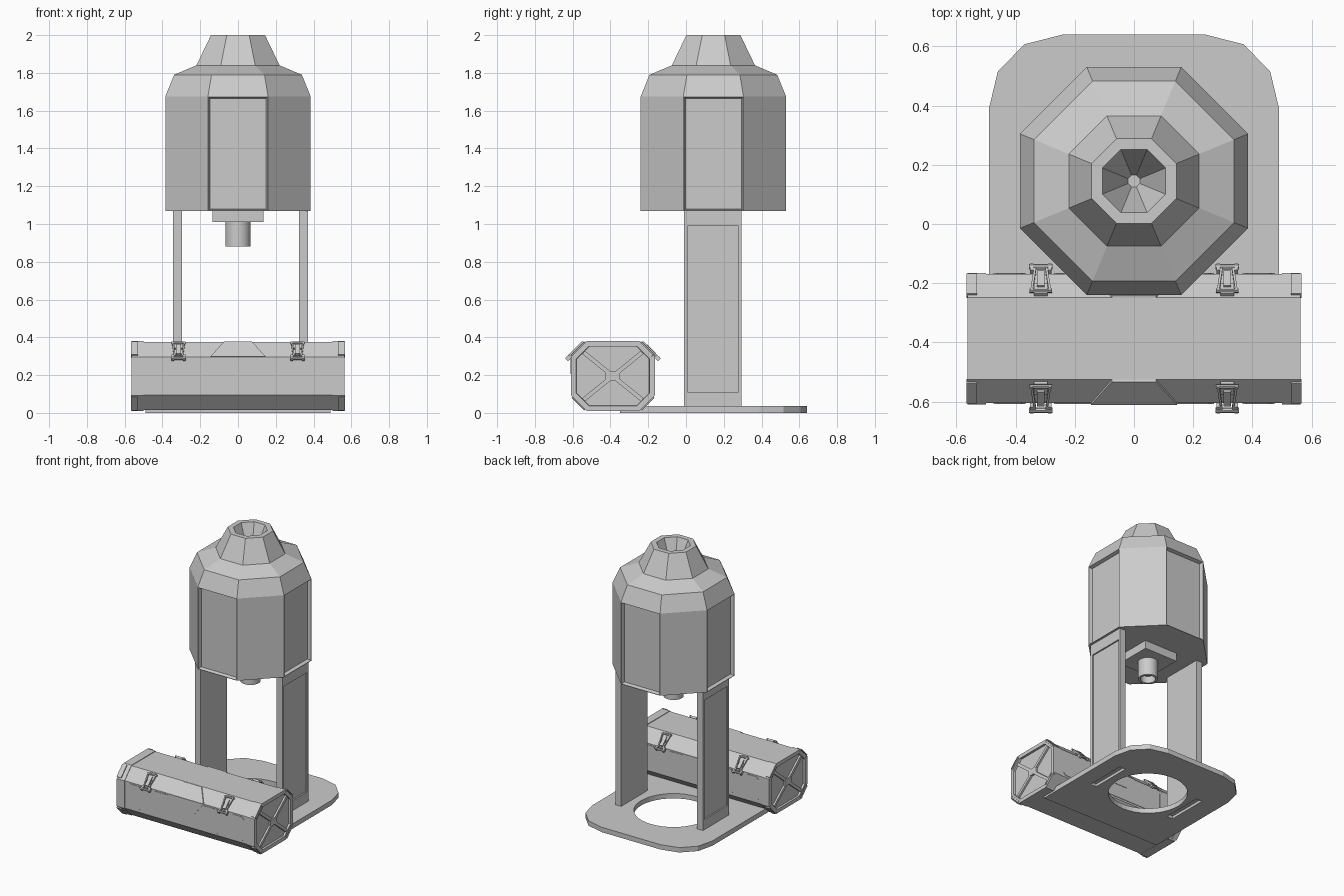
import bpy, bmesh, math
from mathutils import Matrix, Vector

cube = bpy.data.objects.get("Cube")
if cube:
    bpy.data.objects.remove(cube)

grey = bpy.data.materials.new("plain grey")
grey.use_nodes = True
grey.diffuse_color = (0.6, 0.6, 0.6, 1)
grey.node_tree.nodes["Principled BSDF"].inputs["Base Color"].default_value = (0.6, 0.6, 0.6, 1)

AXIS_Y = 0.145      # centre of the housing and the base hole
BOX_Y = -0.387      # centre of the case


def finish(name, bm, matrix=None, smooth=False):
    bmesh.ops.recalc_face_normals(bm, faces=bm.faces)
    if matrix:
        bm.transform(matrix)
        if matrix.determinant() < 0:
            bmesh.ops.reverse_faces(bm, faces=bm.faces)
    me = bpy.data.meshes.new(name)
    bm.to_mesh(me)
    bm.free()
    me.materials.append(grey)
    ob = bpy.data.objects.new(name, me)
    bpy.context.collection.objects.link(ob)
    if smooth:
        bpy.ops.object.select_all(action='DESELECT')
        ob.select_set(True)
        bpy.context.view_layer.objects.active = ob
        bpy.ops.object.shade_smooth_by_angle()
    return ob


def add_box(bm, lo, hi):
    lo, hi = Vector(lo), Vector(hi)
    m = Matrix.Translation((lo + hi) / 2) @ Matrix.Diagonal((*(hi - lo), 1))
    return bmesh.ops.create_cube(bm, size=1, matrix=m)["verts"]


def extrude_outline(bm, points, offset):
    """Solid from a planar loop of 3D points pushed along offset."""
    face = bm.faces.new([bm.verts.new(p) for p in points])
    geom = bmesh.ops.extrude_face_region(bm, geom=[face], use_keep_orig=True)["geom"]
    bmesh.ops.translate(bm, vec=offset, verts=[g for g in geom if isinstance(g, bmesh.types.BMVert)])


def revolve(name, profile, sides, turn=0.0, smooth=False):
    """Closed rings of (radius, height) about the housing axis."""
    bm = bmesh.new()
    rings = []
    for r, z in profile:
        rings.append([bm.verts.new((r * math.cos(turn + i * math.tau / sides),
                                    AXIS_Y + r * math.sin(turn + i * math.tau / sides), z))
                      for i in range(sides)])
    for a, b in zip(rings, rings[1:]):
        for i in range(sides):
            j = (i + 1) % sides
            bm.faces.new((a[i], a[j], b[j], b[i]))
    bm.faces.new(rings[0])
    bm.faces.new(rings[-1])
    return bm


# Octagonal housing with a funnel mouth and four recessed panels
k = 1 / math.cos(math.pi / 8)
profile = [(0.385, 1.07), (0.385, 1.675), (0.338, 1.79), (0.22, 1.84),
           (0.143, 2.0), (0.107, 2.0), (0.02, 1.78)]
bm = revolve("housing", [(r * k, z) for r, z in profile], 8, math.pi / 8)
bmesh.ops.recalc_face_normals(bm, faces=bm.faces)
panels = [f for f in bm.faces if abs(f.normal.z) < 0.01 and max(abs(f.normal.x), abs(f.normal.y)) > 0.99]
bmesh.ops.inset_individual(bm, faces=panels, thickness=0.005)
bmesh.ops.inset_individual(bm, faces=panels, thickness=0.01, depth=-0.025)
finish("housing", bm)

# Square mount and hollow nozzle under the housing
bm = bmesh.new()
add_box(bm, (-0.135, AXIS_Y - 0.135, 1.01), (0.135, AXIS_Y + 0.135, 1.075))
finish("nozzle_mount", bm)
bm = revolve("nozzle", [(0.067, 1.012), (0.067, 0.88), (0.05, 0.88), (0.05, 0.93)], 32)
finish("nozzle", bm, smooth=True)

# Legs with a shallow recessed panel on the outer face
LEGS = (("right_leg", -0.345, -0.297, -1), ("left_leg", 0.322, 0.37, 1))
for name, x0, x1, side in LEGS:
    bm = bmesh.new()
    add_box(bm, (x0, -0.01, 0.02), (x1, 0.295, 1.075))
    bmesh.ops.recalc_face_normals(bm, faces=bm.faces)
    outer = [f for f in bm.faces if f.normal.x * side > 0.9]
    bmesh.ops.inset_individual(bm, faces=outer, thickness=0.025)
    for v in outer[0].verts:
        v.co.z = 0.11 if v.co.z < 0.5 else 0.99
    bmesh.ops.inset_individual(bm, faces=outer, thickness=0.0005, depth=-0.01)
    finish(name, bm)

# Base plate with rounded rear, round opening and leg slots underneath
half = [(0.49, -0.35), (0.49, 0.39), (0.46, 0.515), (0.37, 0.607), (0.24, 0.64)]
outline = half + [(-x, y) for x, y in reversed(half)]
bm = bmesh.new()
extrude_outline(bm, [(x, y, 0) for x, y in outline], (0, 0, 0.036))
base = finish("base_plate", bm)


def cut(target, cutter):
    cutter.hide_render = True
    cutter.hide_set(True)
    mod = target.modifiers.new(cutter.name, 'BOOLEAN')
    mod.operation, mod.solver, mod.object = 'DIFFERENCE', 'EXACT', cutter


cut(base, finish("opening_cutter", revolve("opening", [(0.265, -0.1), (0.265, 0.1)], 40)))
bm = bmesh.new()
for name, x0, x1, side in LEGS:
    add_box(bm, (x0, -0.01, -0.1), (x1, 0.295, 0.022))
cut(base, finish("slot_cutter", bm))


# Case: octagonal body with thicker end caps
def octagon(x, hy, z0, z1, c):
    return [(x, BOX_Y + sy * a, z) for sy, a, z in
            ((-1, hy - c, z0), (1, hy - c, z0), (1, hy, z0 + c), (1, hy, z1 - c),
             (1, hy - c, z1), (-1, hy - c, z1), (-1, hy, z1 - c), (-1, hy, z0 + c))]


bm = bmesh.new()
extrude_outline(bm, octagon(-0.51, 0.218, 0.014, 0.376, 0.08), (1.02, 0, 0))
finish("case_body", bm)

MID_Z = 0.195
for name, side in (("right", -1), ("left", 1)):
    flip = Matrix.Scale(side, 4, (1, 0, 0))
    bm = bmesh.new()
    extrude_outline(bm, octagon(0.5, 0.222, 0.01, 0.38, 0.083), (0.063, 0, 0))
    bmesh.ops.recalc_face_normals(bm, faces=bm.faces)
    end = [f for f in bm.faces if f.normal.x > 0.9]
    bmesh.ops.inset_individual(bm, faces=end, thickness=0.03)
    bmesh.ops.inset_individual(bm, faces=end, thickness=0.002, depth=-0.014)
    finish(name + "_case_cap", bm, flip)
    # Cross ribs and hub inside the cap recess
    bm = bmesh.new()
    for s in (-1, 1):
        bar = add_box(bm, (0.545, -0.2, -0.011), (0.562, 0.2, 0.011))
        bmesh.ops.transform(bm, verts=bar, matrix=Matrix.Translation((0, BOX_Y, MID_Z))
                            @ Matrix.Rotation(s * math.radians(39), 4, 'X'))
    add_box(bm, (0.545, BOX_Y - 0.038, MID_Z - 0.024), (0.563, BOX_Y + 0.038, MID_Z + 0.024))
    finish(name + "_cap_ribs", bm, flip)
    # Corner guards on the four chamfers, each with a slot in its face
    bm = bmesh.new()
    for sy in (-1, 1):
        for sz in (-1, 1):
            bar = add_box(bm, (0.53, -0.048, -0.011), (0.566, 0.048, 0.011))
            bmesh.ops.transform(bm, verts=bar, matrix=Matrix.Translation(
                (0, BOX_Y + sy * 0.178, MID_Z + sz * 0.141)) @ Matrix.Rotation(-sy * sz * math.pi / 4, 4, 'X'))
    bmesh.ops.recalc_face_normals(bm, faces=bm.faces)
    ends = [f for f in bm.faces if f.normal.x > 0.9]
    bmesh.ops.inset_individual(bm, faces=ends, thickness=0.004)
    bmesh.ops.inset_individual(bm, faces=ends, thickness=0.0005, depth=-0.02)
    finish(name + "_corner_guards", bm, flip)


def add_panel(bm, x0, x1, z0, z1, c=0.018):
    """Thin front plate with clipped corners."""
    pts = [(x0 + c, z0), (x1 - c, z0), (x1, z0 + c), (x1, z1 - c),
           (x1 - c, z1), (x0 + c, z1), (x0, z1 - c), (x0, z0 + c)]
    extrude_outline(bm, [(x, -0.217, z) for x, z in pts], (0, -0.004, 0))


def add_latch(bm, cx):
    """Latch lying on the upper chamfer: local x across, y down the slope, z outward."""
    verts = add_box(bm, (-0.022, 0.0, -0.002), (0.022, 0.05, 0.01))
    verts += add_box(bm, (-0.013, 0.03, 0.0), (0.013, 0.1, 0.018))
    for s in (-1, 1):
        rod = add_box(bm, (-0.004, 0.008, 0.006), (0.004, 0.115, 0.017))
        for v in rod:
            v.co.x += s * (0.032 - 0.11 * v.co.y)
        verts += rod
        verts += add_box(bm, (s * 0.03 - 0.006, 0.105, -0.004), (s * 0.03 + 0.006, 0.135, 0.016))
    for y, r, w in ((0.012, 0.007, 0.076), (0.126, 0.009, 0.08)):
        verts += bmesh.ops.create_cone(bm, cap_ends=True, segments=8, radius1=r, radius2=r, depth=w,
                                       matrix=Matrix.Translation((0, y, 0.01)) @ Matrix.Rotation(math.pi / 2, 4, 'Y'))["verts"]
    bmesh.ops.transform(bm, verts=list(set(verts)), matrix=Matrix.Translation((cx, -0.146, 0.372))
                        @ Matrix.Rotation(math.radians(45), 4, 'X') @ Matrix.Rotation(math.pi, 4, 'Z'))


# Panels, badge plate and latches, repeated on the front and rear of the case
for name, side in (("front", 1), ("rear", -1)):
    place = Matrix.Translation((0, BOX_Y, 0)) @ Matrix.Scale(side, 4, (0, 1, 0))
    bm = bmesh.new()
    add_panel(bm, -0.27, 0.27, 0.108, 0.286)
    for s in (-1, 1):
        add_panel(bm, s * 0.42 - 0.054, s * 0.42 + 0.054, 0.108, 0.286)
    finish(name + "_case_panels", bm, place)
    bm = bmesh.new()
    extrude_outline(bm, [(-0.145, -0.216, 0.297), (0.145, -0.216, 0.297), (0.075, -0.216, 0.205), (-0.075, -0.216, 0.205)],
                    (0, -0.008, 0))
    extrude_outline(bm, [(-0.145, -0.216, 0.297), (0.145, -0.216, 0.297), (0.075, -0.138, 0.375), (-0.075, -0.138, 0.375)],
                    (0, -0.008, 0.002))
    finish(name + "_hexagon_plate", bm, place)
    bm = bmesh.new()
    for s in (-1, 1):
        add_latch(bm, s * 0.315)
    finish(name + "_latches", bm, place)
